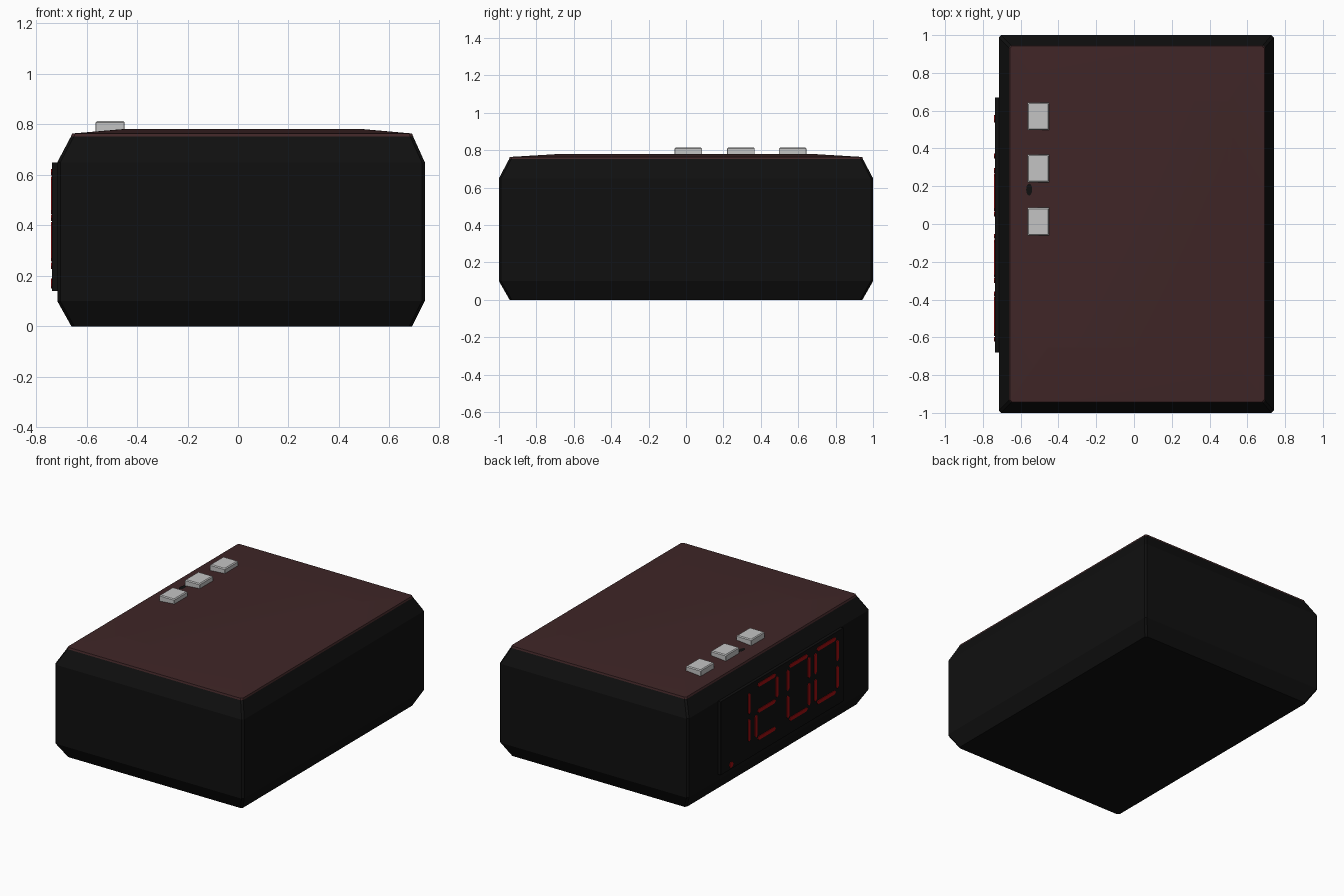
import bpy, bmesh, math

if "Cube" in bpy.data.objects:
    bpy.data.objects.remove(bpy.data.objects["Cube"])


def material(name, rgb):
    m = bpy.data.materials.new(name)
    m.diffuse_color = (*rgb, 1)
    m.use_nodes = True
    m.node_tree.nodes["Principled BSDF"].inputs["Base Color"].default_value = m.diffuse_color
    return m


BLACK = material("black_plastic", (0.005, 0.005, 0.005))
BROWN = material("dark_brown_top", (0.05, 0.019, 0.02))
GREY = material("light_grey", (0.55, 0.55, 0.55))
RED = material("display_red", (0.36, 0.004, 0.005))


def finish(name, bm, mat, smooth=None):
    bmesh.ops.recalc_face_normals(bm, faces=bm.faces)
    me = bpy.data.meshes.new(name)
    bm.to_mesh(me)
    bm.free()
    me.materials.append(mat)
    ob = bpy.data.objects.new(name, me)
    bpy.context.collection.objects.link(ob)
    if smooth:
        bpy.ops.object.select_all(action='DESELECT')
        ob.select_set(True)
        bpy.context.view_layer.objects.active = ob
        bpy.ops.object.shade_smooth_by_angle(angle=math.radians(smooth))
    return ob


def loft(name, rings, mat, c=0.012, smooth=None):
    """Stack of chamfered rectangles: (z, x0, x1, y0, y1)."""
    bm = bmesh.new()
    loops = []
    for z, x0, x1, y0, y1 in rings:
        pts = [(x0 + c, y0), (x1 - c, y0), (x1, y0 + c), (x1, y1 - c),
               (x1 - c, y1), (x0 + c, y1), (x0, y1 - c), (x0, y0 + c)]
        loops.append([bm.verts.new((x, y, z)) for x, y in pts])
    for a, b in zip(loops, loops[1:]):
        for i in range(8):
            j = (i + 1) % 8
            bm.faces.new((a[i], a[j], b[j], b[i]))
    bm.faces.new(loops[0])
    bm.faces.new(loops[-1])
    return finish(name, bm, mat, smooth)


# Black case with sloped top and bottom edges
loft("case", [(0, -0.66, 0.69, -0.943, 0.943),
              (0.1, -0.716, 0.74, -1, 1),
              (0.65, -0.716, 0.74, -1, 1),
              (0.752, -0.662, 0.694, -0.946, 0.946)], BLACK)

# Brown, slightly domed top
loft("top_panel", [(0.752, -0.662, 0.694, -0.946, 0.946),
                   (0.764, -0.657, 0.69, -0.942, 0.942),
                   (0.781, -0.46, 0.5, -0.66, 0.66)], BROWN, smooth=30)

# Display window on the left side
loft("display_window", [(0.14, -0.737, -0.69, -0.68, 0.67),
                        (0.65, -0.737, -0.69, -0.68, 0.67)], BLACK, c=0.001)

# Three push buttons on top
for n, y in enumerate((0.57, 0.294, 0.013)):
    w = 0.0735
    loft(f"button_{n + 1}", [(0.765, -0.564, -0.449, y - w, y + w),
                             (0.808, -0.564, -0.449, y - w, y + w),
                             (0.814, -0.558, -0.455, y - w + .006, y + w - .006)],
         GREY, c=0.002)

# Lit display segments
bm = bmesh.new()


def prism(pts):
    a = [bm.verts.new((-0.741, y, z)) for y, z in pts]
    b = [bm.verts.new((-0.735, y, z)) for y, z in pts]
    bm.faces.new(a)
    bm.faces.new(b)
    for i in range(len(pts)):
        j = (i + 1) % len(pts)
        bm.faces.new((a[i], a[j], b[j], b[i]))


def segment(y0, z0, y1, z1, gap=0.016, h=0.013):
    """Pointed bar between two points."""
    d = math.hypot(y1 - y0, z1 - z0)
    u, v = (y1 - y0) / d, (z1 - z0) / d
    shape = [(gap, 0), (gap + h, h), (d - gap - h, h),
             (d - gap, 0), (d - gap - h, -h), (gap + h, -h)]
    prism([(y0 + u * s - v * t, z0 + v * s + u * t) for s, t in shape])


LO, MID, HI = 0.24, 0.43, 0.61
# left edge, right edge, lit segments
for yl, yr, lit in ((0.61, 0.36, "bc"), (0.283, 0.053, "abged"),
                    (-0.065, -0.3, "abcdef"), (-0.37, -0.61, "abcdef")):
    ends = {"a": (yl, HI, yr, HI), "b": (yr, HI, yr, MID), "c": (yr, MID, yr, LO),
            "d": (yl, LO, yr, LO), "e": (yl, MID, yl, LO), "f": (yl, HI, yl, MID),
            "g": (yl, MID, yr, MID)}
    for s in lit:
        segment(*ends[s])

# Round indicator light
prism([(0.557 + 0.02 * math.cos(i * math.pi / 6), 0.17 + 0.02 * math.sin(i * math.pi / 6))
       for i in range(12)])
finish("display_segments", bm, RED)

# Small dark hole beside the buttons
bm = bmesh.new()
bmesh.ops.create_circle(bm, cap_ends=True, segments=12, radius=1)
for v in bm.verts:
    v.co = (-0.555 + 0.016 * v.co.x, 0.182 + 0.032 * v.co.y, 0.777)
finish("top_hole", bm, BLACK)
